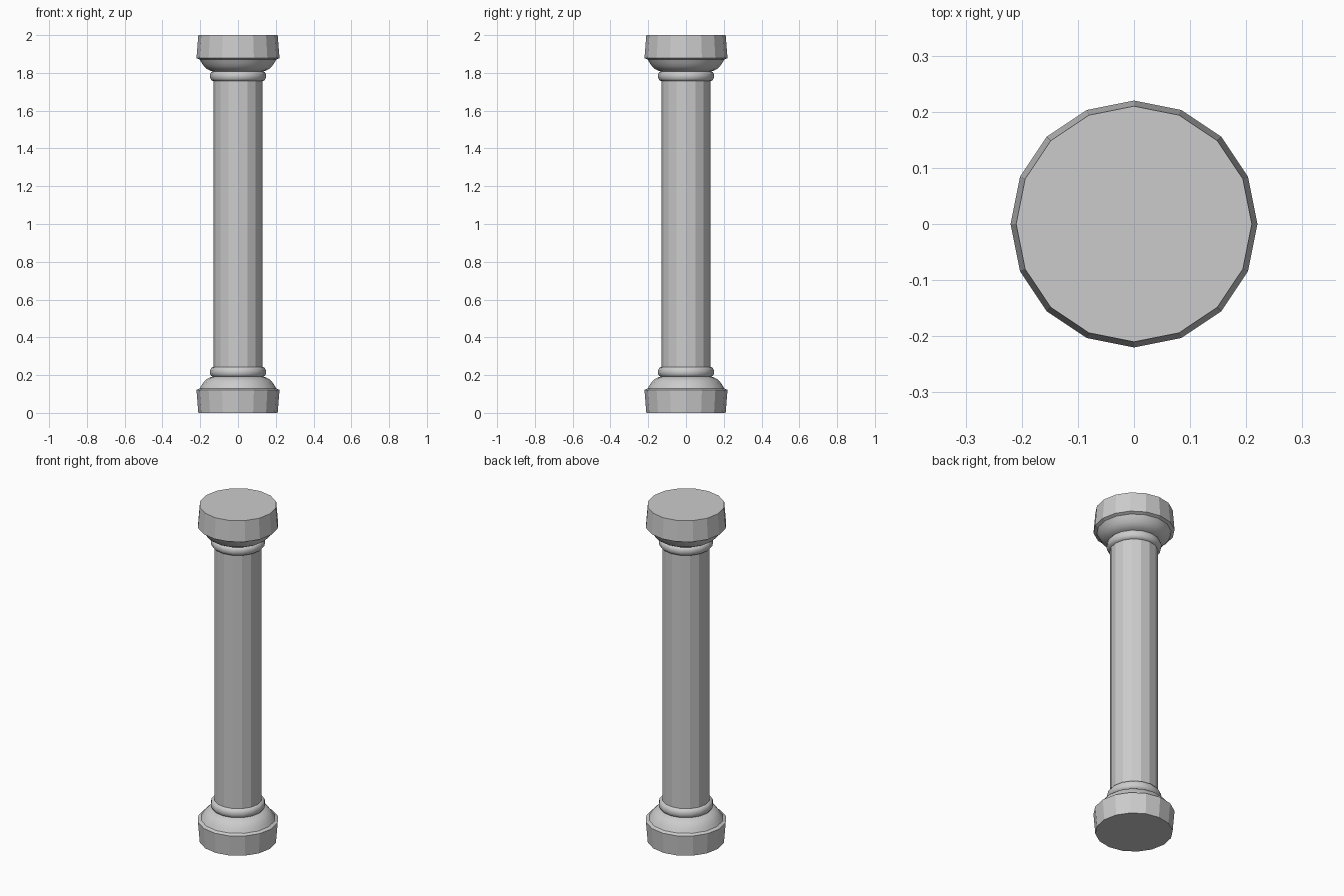
import bpy, bmesh, math

if "Cube" in bpy.data.objects:
    bpy.data.objects.remove(bpy.data.objects["Cube"])

SIDES = 16
HEIGHT = 2.0


def lathe(name, profile, smooth=False, cap_start=False, flip=False):
    """Revolve (radius, z) points about z; flip mirrors the part to the column top."""
    bm = bmesh.new()
    rings = []
    for r, z in profile:
        z = HEIGHT - z if flip else z
        rings.append([bm.verts.new((r * math.cos(2 * math.pi * i / SIDES),
                                    r * math.sin(2 * math.pi * i / SIDES), z))
                      for i in range(SIDES)])
    for a, b in zip(rings, rings[1:]):
        for i in range(SIDES):
            j = (i + 1) % SIDES
            quad = (a[i], a[j], b[j], b[i])
            bm.faces.new(quad[::-1] if flip else quad)
    if cap_start:
        bm.faces.new(rings[0] if flip else rings[0][::-1])
    for f in bm.faces:
        f.smooth = smooth
    mesh = bpy.data.meshes.new(name)
    bm.to_mesh(mesh)
    bm.free()
    obj = bpy.data.objects.new(name, mesh)
    bpy.context.collection.objects.link(obj)
    return obj


# Profiles, from the outer end towards the shaft
slab = [(0.21, 0), (0.22, 0.122), (0.202, 0.13)]
flare = [(0.202, 0.13), (0.192, 0.148), (0.18, 0.165),
         (0.166, 0.178), (0.15, 0.187), (0.134, 0.192)]
# Half-round bead between flare and shaft
bead = [(0.13 + 0.017 * math.sin(t * math.pi / 6) + 0.004 * (1 - t / 6),
         0.218 - 0.026 * math.cos(t * math.pi / 6)) for t in range(7)]

# Base and capital are mirror images
for prefix, flip in (("base", False), ("capital", True)):
    lathe(prefix + "_slab", slab, cap_start=True, flip=flip)
    lathe(prefix + "_flare", flare, smooth=True, flip=flip)
    lathe(prefix + "_bead", bead, smooth=True, flip=flip)

# Faceted shaft
lathe("shaft", [(0.13, 0.244), (0.13, HEIGHT - 0.244)])
